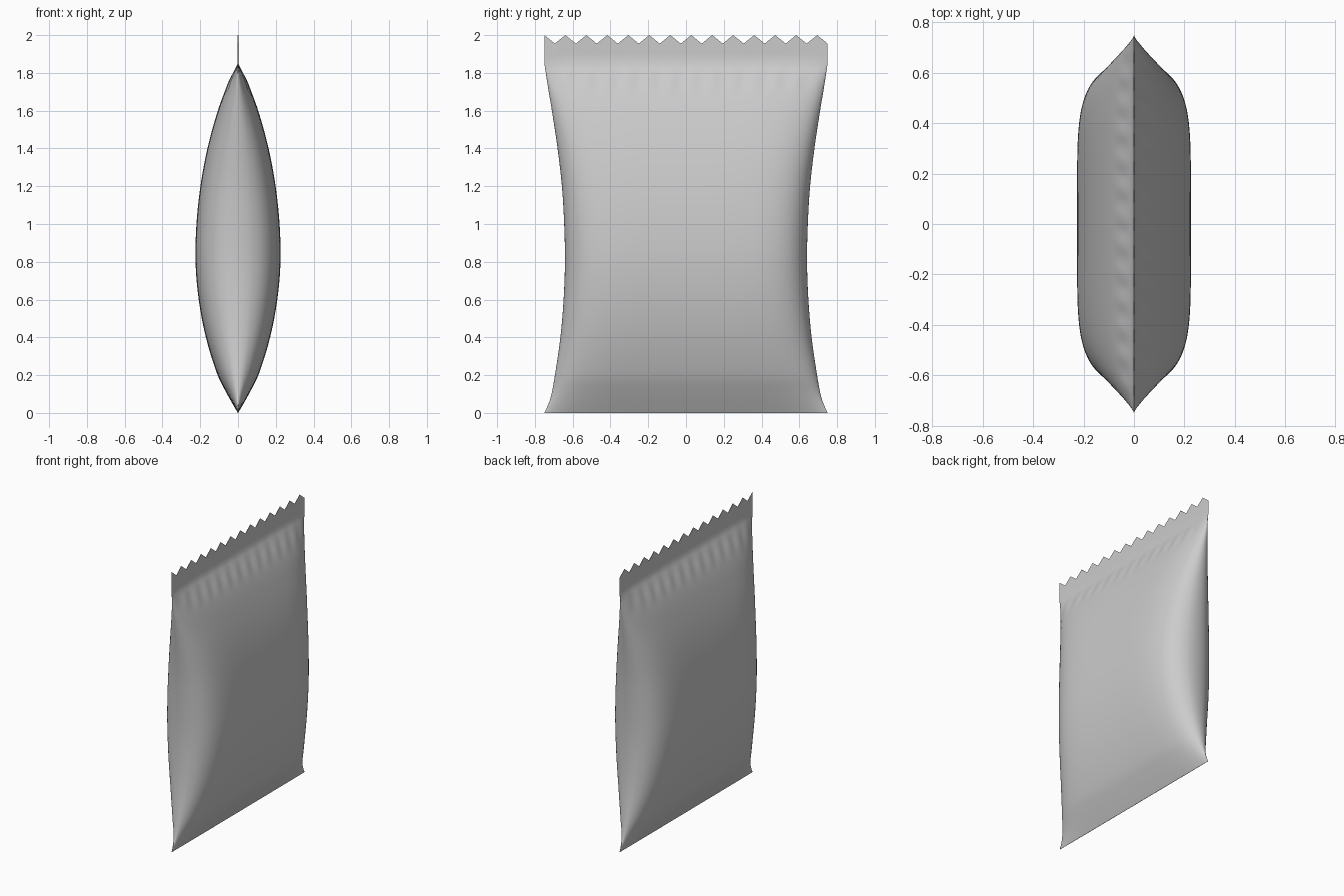
import bpy, bmesh, math

if "Cube" in bpy.data.objects:
    bpy.data.objects.remove(bpy.data.objects["Cube"])

TOP, SEAL, W = 2.0, 1.85, 0.75
PERIOD = 2 * W / 13.5

# z, half thickness, half width
PROFILE = [(0, .001, .75), (.05, .03, .727), (.1, .058, .712), (.2, .108, .694),
           (.4, .17, .665), (.6, .208, .648), (.8, .225, .641), (1, .22, .645),
           (1.2, .199, .657), (1.4, .162, .68), (1.6, .107, .71),
           (1.72, .062, .73), (SEAL, .0015, .75)]


def sample(z, k):
    """Smooth (Hermite) interpolation of profile column k."""
    P = PROFILE
    n = len(P)

    def slope(i):
        a, b = max(i - 1, 0), min(i + 1, n - 1)
        return (P[b][k] - P[a][k]) / (P[b][0] - P[a][0])
    i = max(j for j in range(n - 1) if P[j][0] <= z)
    h = P[i + 1][0] - P[i][0]
    t = (z - P[i][0]) / h
    return ((2*t**3 - 3*t**2 + 1) * P[i][k] + (t**3 - 2*t**2 + t) * h * slope(i)
            + (3*t**2 - 2*t**3) * P[i+1][k] + (t**3 - t**2) * h * slope(i+1))


def zigzag(y):
    """0 at a tooth tip, 1 at a notch."""
    p = ((y + W) / PERIOD) % 1
    return 1 - abs(2 * p - 1)


# Columns across the bag, denser at the side folds
us = [-1 + 2 * i / 108 for i in range(109)]
us += [s * e for s in (-1, 1) for e in (.987, .993, .997, .9992)]
us.sort()
# Rows up the bag, then the flat sealed strip
zs = [SEAL * i / 64 for i in range(65)] + [1.90, 1.95, TOP]

bm = bmesh.new()
grid = {}
for r, z in enumerate(zs):
    for c, u in enumerate(us):
        zc = min(z, SEAL)
        t, w = sample(zc, 1), sample(zc, 2)
        y = u * w
        x = t * max(0, 1 - abs(u) ** 5.5) ** .47
        # soft crimp creases just below the seal
        fade = max(0, 1 - abs(zc - 1.77) / .08) if z < SEAL else 0
        x *= 1 + .08 * fade * math.cos(2 * math.pi * (y + W) / PERIOD)
        zz = z - .045 * zigzag(u * W) if z == TOP else z
        for s in (1, -1):
            edge = c in (0, len(us) - 1)
            if edge and s == -1:
                grid[s, r, c] = grid[1, r, c]
            else:
                grid[s, r, c] = bm.verts.new((s * x, y, zz))

# Front and back sheets
for s in (1, -1):
    for r in range(len(zs) - 1):
        for c in range(len(us) - 1):
            bm.faces.new([grid[s, r, c], grid[s, r, c+1],
                          grid[s, r+1, c+1], grid[s, r+1, c]][::s])
# Thin closing strips at the bottom seam and serrated top
for r, d in ((0, -1), (len(zs) - 1, 1)):
    for c in range(len(us) - 1):
        q = [grid[1, r, c], grid[1, r, c+1], grid[-1, r, c+1], grid[-1, r, c]]
        bm.faces.new(list(dict.fromkeys(q))[::d])
bmesh.ops.recalc_face_normals(bm, faces=bm.faces)

me = bpy.data.meshes.new("snack_bag")
bm.to_mesh(me)
bm.free()
bag = bpy.data.objects.new("snack_bag", me)
bpy.context.collection.objects.link(bag)
bpy.context.view_layer.objects.active = bag
bag.select_set(True)
bpy.ops.object.shade_smooth_by_angle(angle=math.radians(40))
